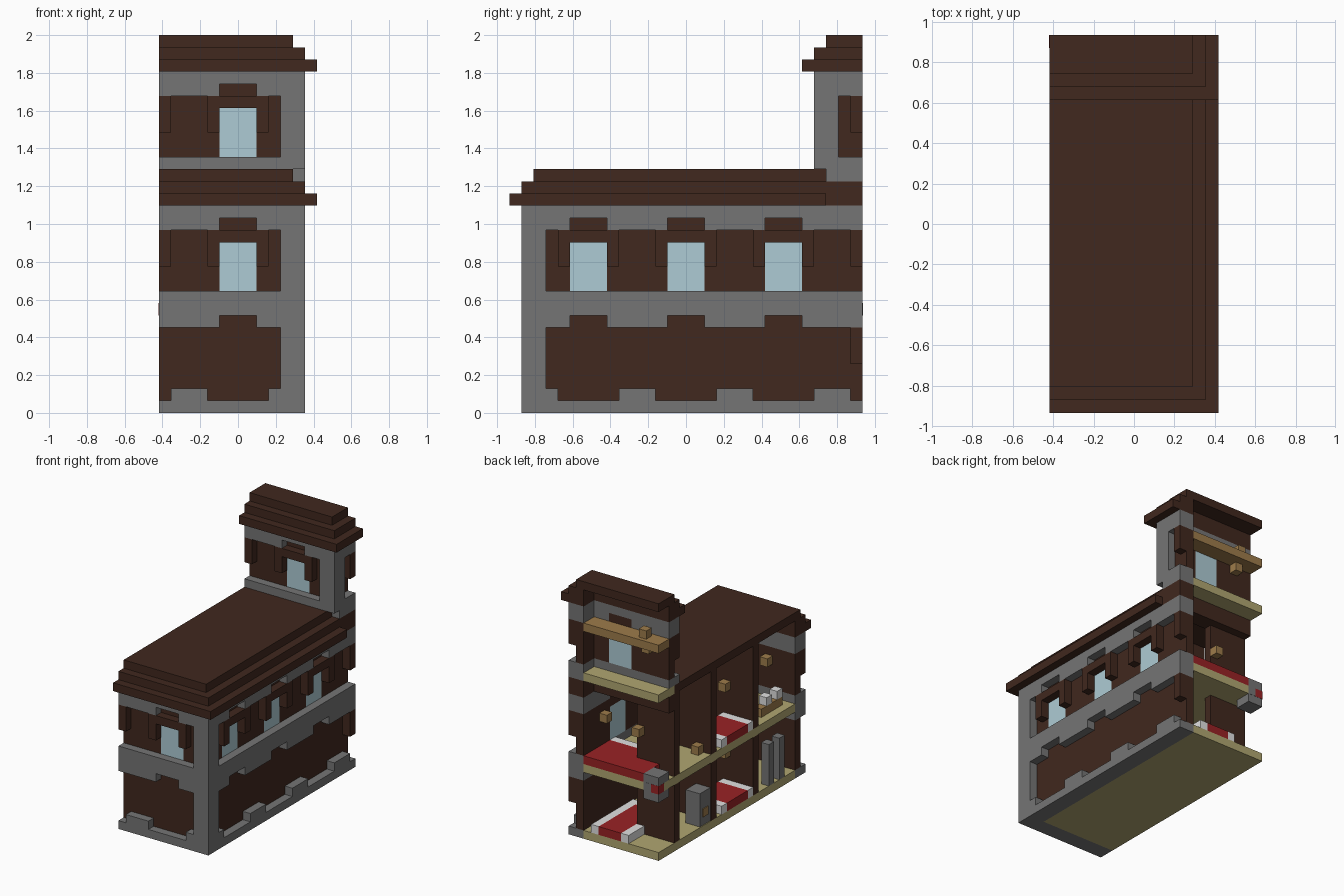
import bpy
import bmesh
from mathutils import Vector

cube = bpy.data.objects.get("Cube")
if cube:
    bpy.data.objects.remove(cube)

U = 2 / 31                      # one block
WIDE, DEEP = 13, 29
PERIOD = 8                      # window spacing

COLOURS = {
    "dark_wood": (0.052, 0.021, 0.013),
    "stone": (0.178, 0.178, 0.178),
    "glass": (0.42, 0.6, 0.66),
    "plank": (0.44, 0.385, 0.165),
    "oak": (0.34, 0.2, 0.07),
    "red_cloth": (0.32, 0.016, 0.018),
    "white_cloth": (0.75, 0.75, 0.75),
}
materials = {}
for label, rgb in COLOURS.items():
    mat = bpy.data.materials.new(label)
    mat.use_nodes = True
    mat.diffuse_color = (*rgb, 1)
    mat.node_tree.nodes["Principled BSDF"].inputs["Base Color"].default_value = (*rgb, 1)
    materials[label] = mat

parts = {}


def box(part, colour, x0, x1, y0, y1, z0, z1):
    """Add a block-grid box to the named part."""
    if x1 <= x0 or y1 <= y0 or z1 <= z0:
        return
    bm = parts.setdefault((part, colour), bmesh.new())
    lo = Vector((x0 - WIDE / 2, y0 - DEEP / 2, z0)) * U
    hi = Vector((x1 - WIDE / 2, y1 - DEEP / 2, z1)) * U
    for v in bmesh.ops.create_cube(bm, size=1)["verts"]:
        v.co = Vector(h if c > 0 else l for c, l, h in zip(v.co, lo, hi))


def wall_piece(wall, part, colour, a0, a1, d0, d1, z0, z1):
    """Box along a wall: a runs along it, d goes inward from the outer face."""
    side, face, start, end = wall
    a0, a1 = max(a0, start), min(a1, end)
    name = side + "_" + part
    if side.endswith("front"):
        box(name, colour, a0, a1, face + d0, face + d1, z0, z1)
    else:
        box(name, colour, face - d1, face - d0, a0, a1, z0, z1)


def bays(wall):
    return range(-3, wall[3] + PERIOD, PERIOD)


def window_storey(wall, z):
    """Recessed timber wall with windows, brackets, lintels and a stone top."""
    for w in bays(wall):
        wall_piece(wall, "window", "glass", w, w + 3, 1, 2, z, z + 4)
        wall_piece(wall, "timber", "dark_wood", w + 3, w + 8, 1, 2, z, z + 4)
        wall_piece(wall, "timber", "dark_wood", w, w + 3, 1, 2, z + 5, z + 6)
        wall_piece(wall, "frieze", "stone", w + 3, w + 8, 0, 2, z + 5, z + 6)
        wall_piece(wall, "lintel", "dark_wood", w, w + 3, 0, 1, z + 4, z + 5)
        for a in (w - 1, w + 3):
            wall_piece(wall, "bracket", "dark_wood", a, a + 1, 0, 1, z + 2, z + 5)
    wall_piece(wall, "timber", "dark_wood", 0, DEEP, 1, 2, z + 4, z + 5)
    wall_piece(wall, "frieze", "stone", 0, DEEP, 0, 2, z + 6, z + 7)


def ground_storey(wall):
    """Blind timber panel between a notched stone base and a stone band."""
    wall_piece(wall, "base", "stone", 0, DEEP, 0, 2, 0, 1)
    wall_piece(wall, "panel", "dark_wood", 0, DEEP, 1, 2, 1, 7)
    for w in bays(wall):
        wall_piece(wall, "base", "stone", w + 4, w + 7, 0, 1, 1, 2)
        wall_piece(wall, "panel", "dark_wood", w, w + 3, 1, 2, 7, 8)
        wall_piece(wall, "band", "stone", w + 3, w + 8, 0, 2, 7, 8)
    wall_piece(wall, "band", "stone", 0, DEEP, 0, 2, 8, 10)


def stepped_roof(part, front, back, z):
    """Hollow roof of three steps; the top one is a full slab."""
    for s in range(3):
        edge = WIDE - s
        box(part, "dark_wood", 0, edge, front + s, front + 3, z + s, z + s + 1)
        inner = 0 if s == 2 else 10
        box(part, "dark_wood", inner, edge, front + 3, back, z + s, z + s + 1)


# Walls: name, outer face, start and end along the wall
front = ("front", 1, 0, 10)
side = ("side", 12, 3, DEEP)
tower_front = ("tower_front", 25, 0, 10)
tower_side = ("tower_side", 12, 27, DEEP)
for wall in (front, side):
    ground_storey(wall)
    window_storey(wall, 10)
for wall in (tower_front, tower_side):
    wall_piece(wall, "band", "stone", 0, DEEP, 0, 2, 20, 21)
    window_storey(wall, 21)
wall_piece(side, "bracket", "dark_wood", 28, 29, 0, 1, 4, 7)

# Corner posts and the joint below the tower
box("corner_post", "stone", 10, 12, 1, 3, 0, 17)
box("tower_corner_post", "stone", 10, 12, 25, 27, 20, 28)
box("tower_base", "stone", 10, 12, 26, DEEP, 19, 20)
box("tower_base_beam", "dark_wood", 10, 12, 26, DEEP, 17, 19)
box("tower_cross_beam", "dark_wood", 0, 10, 25, 27, 17, 19)

# Roofs
stepped_roof("main_roof", 0, 26, 17)
stepped_roof("tower_roof", 24, DEEP, 28)

# Floors and shelf
box("ground_floor", "plank", 0, 10, 3, DEEP, 0, 1)
box("upper_floor", "plank", 0, 10, 3, DEEP, 8, 9)
box("tower_floor", "plank", 0, 10, 26, DEEP, 19, 20)
box("tower_shelf", "oak", 0, 10, 27, DEEP, 25, 26)

# Inner partitions with a doorway beside the wall on each floor
for z0, z1 in ((1, 8), (9, 19)):
    box("back_partition", "dark_wood", 0, 5, 25, 26, z0, z1)
    for y in (10, 18):
        box("partition", "dark_wood", 0, 7, y, y + 1, z0, z1)
        box("partition", "dark_wood", 7, 10, y, y + 1, z0 + 5, z1)

# Carpets with white borders
for z in (1, 9):
    box("room_carpet", "red_cloth", 0, 4, 12, 16, z, z + 1)
    for y in (11, 16):
        box("room_carpet_border", "white_cloth", 0, 4, y, y + 1, z, z + 1)
box("hall_carpet", "red_cloth", 5, 8, 22, DEEP, 1, 2)
box("hall_carpet_border", "white_cloth", 4, 9, 21, 22, 1, 2)
for x in (4, 8):
    box("hall_carpet_border", "white_cloth", x, x + 1, 22, DEEP, 1, 2)
box("landing_carpet", "red_cloth", 2, 10, 26, DEEP, 9, 10)
box("landing_carpet", "red_cloth", 5, 10, 24, 26, 9, 10)
box("landing_carpet_border", "white_cloth", 5, 10, 23, 24, 9, 10)

# Stone bracket with a red cushion at the landing corner
box("landing_block", "stone", 0, 2, 27, DEEP, 7, 8)
box("landing_block", "stone", 0, 2, 27, DEEP, 9, 10)
box("landing_floor_edge", "stone", 1, 2, 28.9, DEEP + 0.02, 8, 9)
box("landing_cushion", "red_cloth", -0.02, 1, 28, DEEP + 0.02, 8, 9)

# Wall lamps and small wooden boxes
for x, y, z in ((4, 26, 13), (9, 25, 13), (3, 11, 13), (3, 3, 13),
                (3, 11, 5), (1, 19, 9), (2, 27.5, 26), (2, 27, 24)):
    box("lamp", "oak", x, x + 1, y, y + 1, z, z + 1)

# Stove, stone pillars and a set table
box("stove", "stone", 0.1, 2, 19, 21, 1, 5)
box("stove_door", "oak", 0, 0.1, 19.5, 20.5, 2, 3)
for y in (5, 7):
    box("stone_pillar", "stone", 0, 1, y, y + 1, 1, 6)
box("table", "oak", 1, 2, 4, 8, 9, 10)
for y in (4, 6):
    box("tableware", "white_cloth", 1, 2, y, y + 1, 10, 11)

# Turn the collected boxes into objects
for (part, colour), bm in parts.items():
    mesh = bpy.data.meshes.new(part)
    bm.to_mesh(mesh)
    bm.free()
    mesh.materials.append(materials[colour])
    bpy.context.scene.collection.objects.link(bpy.data.objects.new(part, mesh))
